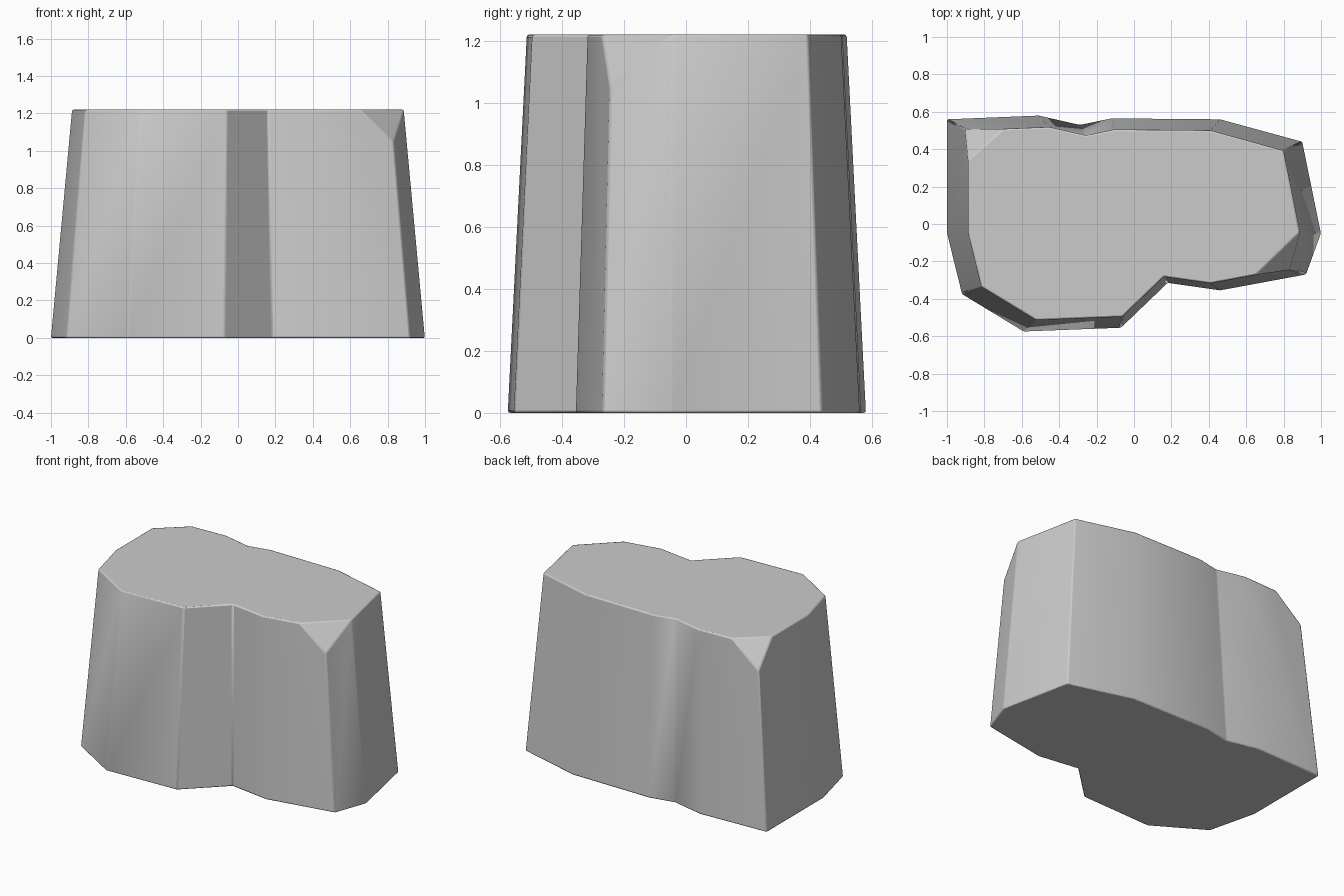
import bpy, bmesh
from mathutils import Vector

if "Cube" in bpy.data.objects:
    bpy.data.objects.remove(bpy.data.objects["Cube"])

H = 1.22
TOP_X, TOP_Y = 0.887, 0.893

# Footprint of the rock, counter-clockwise
outline = [(-1, .56), (-1, -.05), (-.92, -.375), (-.59, -.575), (-.07, -.555),
           (.18, -.315), (.46, -.355), (.92, -.27), (1, -.05), (.9, .44),
           (.46, .56), (-.12, .565), (-.29, .53), (-.51, .58)]

# Tapered block
bm = bmesh.new()
low = [bm.verts.new((x, y, 0)) for x, y in outline]
high = [bm.verts.new((x * TOP_X, y * TOP_Y, H)) for x, y in outline]
bm.faces.new(low[::-1])
bm.faces.new(high)
n = len(outline)
for i in range(n):
    j = (i + 1) % n
    bm.faces.new((low[i], low[j], high[j], high[i]))


def edge_point(i, z):
    """Point on the slanted corner edge i at height z."""
    x, y = outline[i]
    t = z / H
    return Vector((x * (1 + (TOP_X - 1) * t), y * (1 + (TOP_Y - 1) * t), z))


def chip(a, b, c):
    """Slice off the corner beyond the plane through three points."""
    normal = (b - a).cross(c - a).normalized()
    if normal.z < 0:
        normal.negate()
    geom = bm.verts[:] + bm.edges[:] + bm.faces[:]
    bmesh.ops.bisect_plane(bm, geom=geom, dist=.002, plane_co=a,
                           plane_no=normal, clear_outer=True)
    rim = [e for e in bm.edges if e.is_boundary]
    bmesh.ops.holes_fill(bm, edges=rim, sides=0)


# Chipped top corners: front right and back left
chip(edge_point(8, H), edge_point(6, H).lerp(edge_point(7, H), .6), edge_point(7, 1.05))
chip(edge_point(0, H).lerp(edge_point(1, H), .29),
     edge_point(0, H).lerp(edge_point(13, H), .43), edge_point(0, 1.05))

bmesh.ops.recalc_face_normals(bm, faces=bm.faces[:])
mesh = bpy.data.meshes.new("rock_block")
bm.to_mesh(mesh)
bm.free()
rock = bpy.data.objects.new("rock_block", mesh)
bpy.context.collection.objects.link(rock)

# Slightly worn edges
bevel = rock.modifiers.new("worn_edges", 'BEVEL')
bevel.width = .008
bevel.segments = 2
bevel.limit_method = 'ANGLE'
bevel.angle_limit = .4

bpy.context.view_layer.objects.active = rock
rock.select_set(True)
bpy.ops.object.shade_smooth_by_angle(angle=.6)
